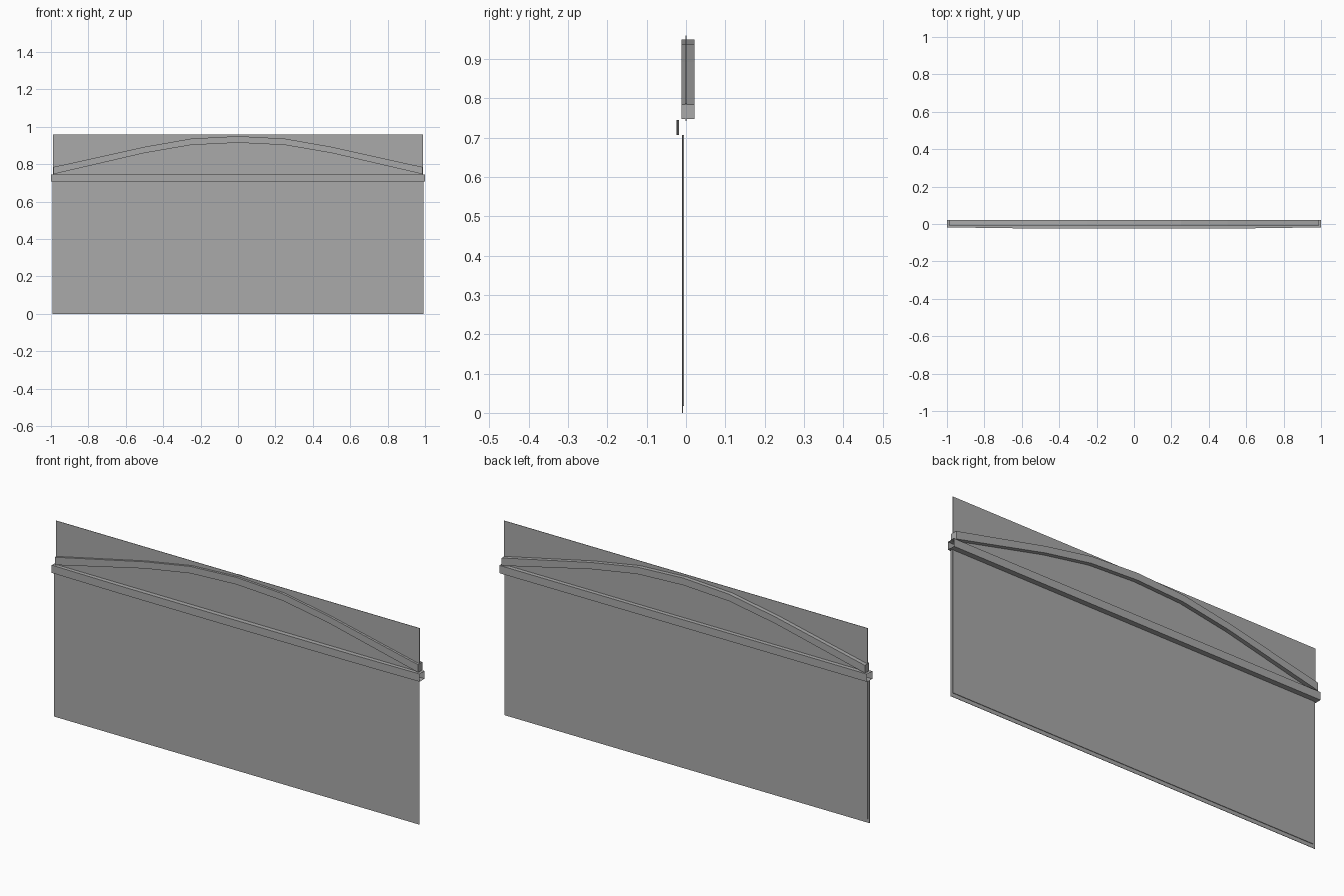
import bpy

cube = bpy.data.objects.get("Cube")
if cube:
    bpy.data.objects.remove(cube, do_unlink=True)

grey = bpy.data.materials.new("plain_grey")
grey.use_nodes = True
colour = (0.4, 0.4, 0.4, 1)
grey.diffuse_color = colour
grey.node_tree.nodes["Principled BSDF"].inputs["Base Color"].default_value = colour


def make(name, verts, faces):
    mesh = bpy.data.meshes.new(name)
    mesh.from_pydata(verts, [], faces)
    mesh.materials.append(grey)
    obj = bpy.data.objects.new(name, mesh)
    bpy.context.collection.objects.link(obj)
    return obj


def sweep(name, sections, caps):
    """Join four-cornered (x, y, z) sections into a band along x."""
    verts = [p for s in sections for p in s]
    faces = []
    for i in range(len(sections) - 1):
        a, b = 4 * i, 4 * i + 4
        for k in range(4):
            n = (k + 1) % 4
            faces.append((a + k, b + k, b + n, a + n))
    if caps:
        last = len(verts) - 4
        faces += [(0, 1, 2, 3), (last + 3, last + 2, last + 1, last)]
    return make(name, verts, faces)


def section(x, front, back, low, high):
    return [(x, front, low), (x, front, high), (x, back, high), (x, back, low)]


def mirrored(half):
    """Extend a half profile, listed from the centre out, to both sides."""
    return [(-p[0], *p[1:]) for p in reversed(half[1:])] + half


def board(name, half_width, front, back, low, high):
    return sweep(name, [section(x, front, back, low, high)
                        for x in (-half_width, half_width)], True)


# Lower wall: outer sheet with a slightly smaller backing sheet
board("lower_panel", 0.993, -0.010, -0.008, 0, 0.707)
board("lower_backing", 0.983, -0.008, -0.005, 0.018, 0.707)

# Upper thin sheet behind the arch
board("upper_panel", 0.988, -0.001, 0.001, 0.743, 0.96)

# Horizontal rail, open at the ends, with a gently bowed front
rail = mirrored([(0, -0.024), (0.63, -0.023), (1.0, -0.018)])
sweep("rail", [section(x, y, 0.021, 0.707, 0.745) for x, y in rail], False)

# Arched band across the upper sheet: x, underside, top
arch = mirrored([(0, 0.915, 0.95), (0.25, 0.903, 0.937),
                 (0.5, 0.86, 0.893), (0.987, 0.747, 0.785)])
sweep("arch_band", [section(x, -0.012, 0.021, low, high)
                    for x, low, high in arch], True)
